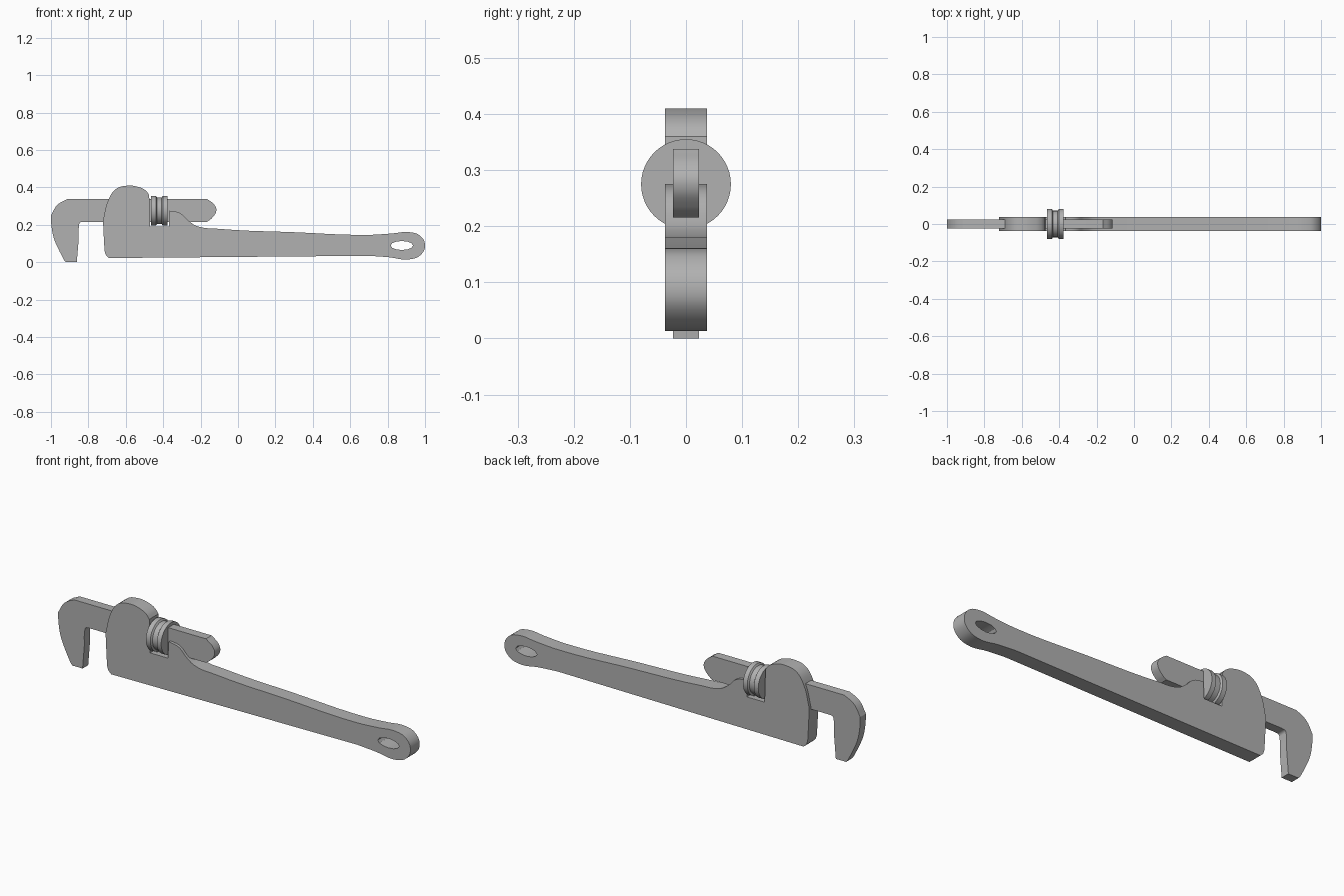
import bpy, bmesh
from math import pi, radians, sin, cos

if "Cube" in bpy.data.objects:
    bpy.data.objects.remove(bpy.data.objects["Cube"])

steel = bpy.data.materials.new("dark_steel")
steel.diffuse_color = (0.44, 0.44, 0.44, 1)
steel.use_nodes = True
steel.node_tree.nodes["Principled BSDF"].inputs["Base Color"].default_value = steel.diffuse_color


def finish(obj):
    obj.data.materials.clear()
    obj.data.materials.append(steel)
    bpy.ops.object.select_all(action='DESELECT')
    obj.select_set(True)
    bpy.context.view_layer.objects.active = obj
    bpy.ops.object.shade_smooth_by_angle(angle=radians(30))


def plate(name, loops, half):
    """Extruded side profile; each point is (x, z, 'V' corner or 'A' smooth)."""
    cu = bpy.data.curves.new(name, 'CURVE')
    cu.dimensions = '2D'
    cu.fill_mode = 'BOTH'
    cu.extrude = half
    cu.resolution_u = 5
    for pts in loops:
        sp = cu.splines.new('BEZIER')
        sp.bezier_points.add(len(pts) - 1)
        sp.use_cyclic_u = True
        for bp, (x, z, kind) in zip(sp.bezier_points, pts):
            bp.co = (x, z, 0)
            h = 'VECTOR' if kind == 'V' else 'AUTO'
            bp.handle_left_type = bp.handle_right_type = h
    obj = bpy.data.objects.new(name, cu)
    bpy.context.collection.objects.link(obj)
    obj.rotation_euler.x = pi / 2
    bpy.ops.object.select_all(action='DESELECT')
    obj.select_set(True)
    bpy.context.view_layer.objects.active = obj
    bpy.ops.object.convert(target='MESH')
    obj = bpy.context.object
    bm = bmesh.new()
    bm.from_mesh(obj.data)
    bmesh.ops.remove_doubles(bm, verts=bm.verts, dist=0.0003)
    bmesh.ops.recalc_face_normals(bm, faces=bm.faces)
    bm.to_mesh(obj.data)
    bm.free()
    finish(obj)
    return obj


# Handle and head, with the notch for the nut and the oval hanging hole
V, A = 'V', 'A'
body = [(-0.69, 0.022, V), (0.0, 0.028, V), (0.70, 0.034, V), (0.80, 0.027, A),
        (0.925, 0.016, A), (0.98, 0.042, A), (1.0, 0.090, A), (0.975, 0.140, A),
        (0.92, 0.160, A), (0.82, 0.153, A), (0.70, 0.146, A), (0.30, 0.160, A),
        (-0.10, 0.178, A), (-0.22, 0.193, A), (-0.265, 0.222, A), (-0.31, 0.263, A),
        (-0.365, 0.275, V), (-0.37, 0.19, V), (-0.47, 0.19, V), (-0.475, 0.36, V),
        (-0.495, 0.384, A), (-0.54, 0.404, A), (-0.59, 0.409, A), (-0.65, 0.393, A),
        (-0.69, 0.34, A), (-0.722, 0.225, V), (-0.716, 0.10, V), (-0.707, 0.04, A)]
hole = [(0.876 + 0.06 * cos(i * pi / 6), 0.089 + 0.024 * sin(i * pi / 6), V)
        for i in range(12)]
plate("handle_and_head", [body, hole], 0.0372)

# Sliding hook jaw
jaw = [(-0.92, 0.0, V), (-0.862, 0.0, V), (-0.852, 0.12, V), (-0.85, 0.195, A),
       (-0.845, 0.211, A), (-0.825, 0.216, V), (-0.165, 0.216, V), (-0.14, 0.235, A),
       (-0.116, 0.275, A), (-0.125, 0.305, A), (-0.165, 0.338, V), (-0.91, 0.338, V),
       (-0.965, 0.307, A), (-1.0, 0.25, V), (-0.998, 0.20, A), (-0.985, 0.13, A),
       (-0.96, 0.07, A), (-0.928, 0.008, V)]
plate("hook_jaw", [jaw], 0.0228)

# Grooved adjusting nut, turned around the x axis
nut_profile = [(-0.464, 0), (-0.464, 0.08), (-0.439, 0.08), (-0.433, 0.071),
               (-0.408, 0.071), (-0.402, 0.08), (-0.378, 0.08), (-0.378, 0)]
bm = bmesh.new()
vs = [bm.verts.new((x, 0, 0.275 + r)) for x, r in nut_profile]
es = [bm.edges.new(p) for p in zip(vs, vs[1:])]
bmesh.ops.spin(bm, geom=vs + es, cent=(0, 0, 0.275), axis=(1, 0, 0),
               angle=2 * pi, steps=48)
bmesh.ops.remove_doubles(bm, verts=bm.verts, dist=0.0005)
bmesh.ops.recalc_face_normals(bm, faces=bm.faces)
me = bpy.data.meshes.new("adjusting_nut")
bm.to_mesh(me)
bm.free()
nut = bpy.data.objects.new("adjusting_nut", me)
bpy.context.collection.objects.link(nut)
finish(nut)
